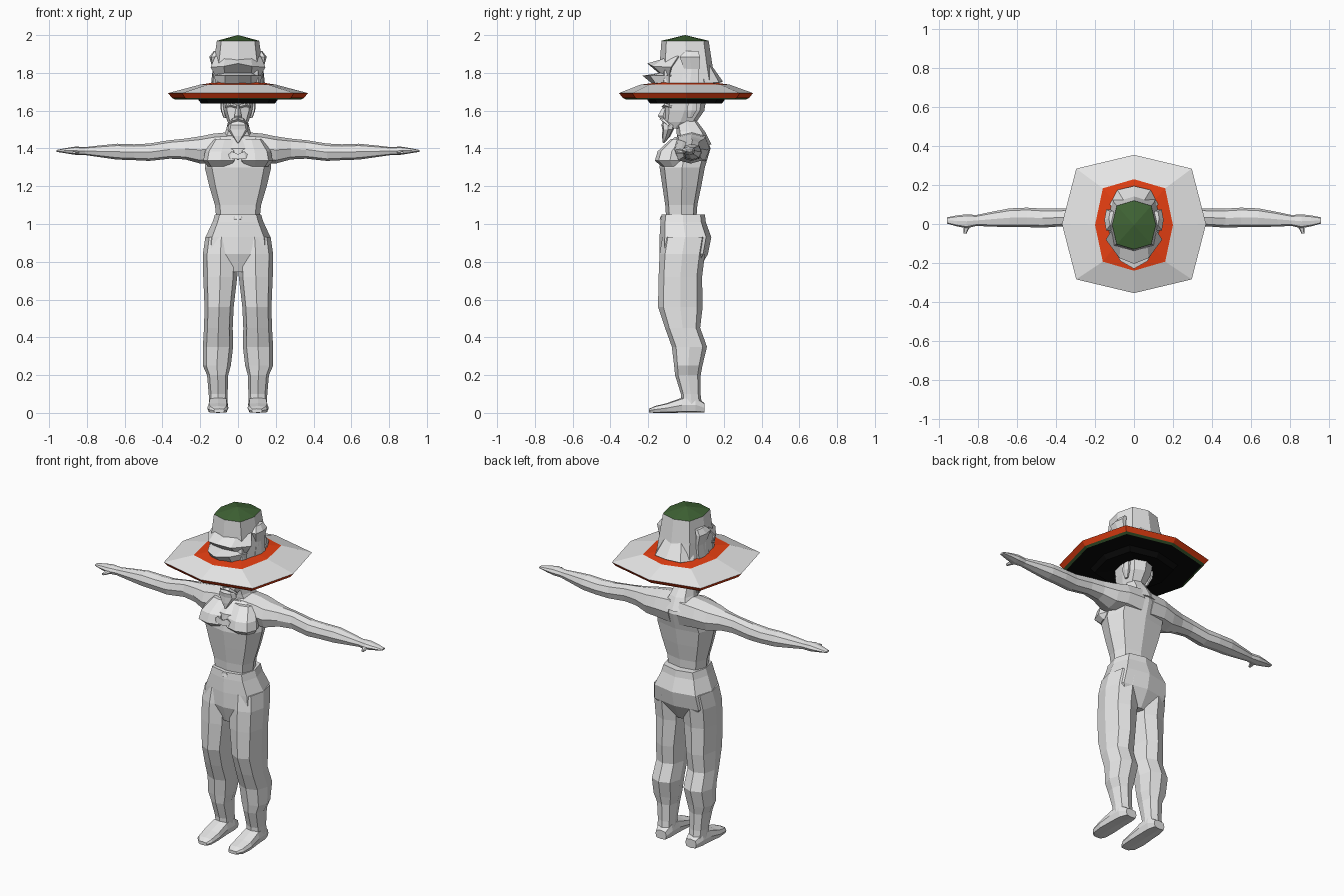
import bpy, bmesh, math


def material(name, r, g, b):
    m = bpy.data.materials.new(name)
    m.diffuse_color = (r, g, b, 1)
    return m


GREY = material("light grey", 0.8, 0.8, 0.8)
ORANGE = material("orange red", 0.8, 0.05, 0.006)
GREEN = material("dark green", 0.05, 0.125, 0.035)
BLACK = material("black", 0.003, 0.003, 0.003)
MATS = [GREY, ORANGE, GREEN, BLACK]


def finish(name, bm):
    bmesh.ops.recalc_face_normals(bm, faces=bm.faces)
    me = bpy.data.meshes.new(name)
    bm.to_mesh(me)
    bm.free()
    for m in MATS:
        me.materials.append(m)
    ob = bpy.data.objects.new(name, me)
    bpy.context.collection.objects.link(ob)
    return ob


def loft(name, rings, axis="z", n=8, p=0.8, bands=None, caps=(True, True), phase=0.0, flip=1):
    """Rings are (position on axis, centre u, centre v, radius u, radius v)."""
    bm = bmesh.new()
    loops = []
    for t, cu, cv, ru, rv in rings:
        loop = []
        for i in range(n):
            a = 2 * math.pi * (i + phase) / n
            c, s = math.cos(a), math.sin(a)
            u = cu + ru * math.copysign(abs(c) ** p if abs(c) > 1e-6 else 0, c)
            v = cv + rv * math.copysign(abs(s) ** p if abs(s) > 1e-6 else 0, s)
            x, y, z = {"z": (u, v, t), "x": (t, u, v), "y": (u, t, v)}[axis]
            loop.append(bm.verts.new((x * flip, y, z)))
        loops.append(loop)
    for k in range(len(loops) - 1):
        for i in range(n):
            j = (i + 1) % n
            f = bm.faces.new((loops[k][i], loops[k][j], loops[k + 1][j], loops[k + 1][i]))
            f.material_index = bands[k] if bands else 0
    for end, loop in ((0, loops[0]), (1, loops[-1])):
        if caps[end]:
            f = bm.faces.new(loop)
            f.material_index = bands[-end] if bands else 0
    return finish(name, bm)


def strip(name, rows, thick=0.008):
    """Folded sheet through rows of points, given a little thickness."""
    bm = bmesh.new()
    vs = [[bm.verts.new(q) for q in row] for row in rows]
    for a, b in zip(vs, vs[1:]):
        for i in range(len(a) - 1):
            bm.faces.new((a[i], a[i + 1], b[i + 1], b[i]))
    ob = finish(name, bm)
    ob.modifiers.new("thickness", "SOLIDIFY").thickness = thick
    return ob


def mirrored(half):
    """Complete a symmetric row from its x >= 0 half, starting at the centre."""
    return [(-x, y, z) for x, y, z in reversed(half[1:])] + half


# Hat brim: orange collar, grey top, orange rim, green edge, black underside
loft("hat_brim", [(1.75, 0, 0, 0.12, 0.14), (1.738, 0, -0.005, 0.2, 0.235),
                  (1.693, 0, 0, 0.37, 0.355), (1.668, 0, 0, 0.35, 0.335),
                  (1.66, 0, 0, 0.335, 0.32), (1.665, 0, 0, 0.215, 0.21),
                  (1.637, 0, 0, 0.195, 0.19), (1.655, 0, 0, 0.08, 0.1)],
     p=0.64, bands=[1, 0, 1, 2, 3, 3, 3], caps=(False, True))

# Hat crown with a low green top
loft("hat_crown", [(1.735, 0, 0.005, 0.14, 0.155), (1.84, 0, 0.0, 0.13, 0.14),
                   (1.97, 0, -0.005, 0.112, 0.125), (2.0, 0, -0.005, 0.001, 0.001)],
     p=0.68, bands=[0, 0, 2])

# Folded ornament at the front of the hat
strip("hat_front_lower_fold", [
    mirrored([(0, -0.17, 1.735), (0.07, -0.155, 1.735), (0.12, -0.09, 1.74)]),
    mirrored([(0, -0.23, 1.785), (0.07, -0.19, 1.785), (0.125, -0.09, 1.785)]),
    mirrored([(0, -0.14, 1.80), (0.07, -0.13, 1.80), (0.11, -0.07, 1.79)])])
strip("hat_front_upper_fold", [
    mirrored([(0, -0.14, 1.795), (0.07, -0.13, 1.795), (0.12, -0.09, 1.785)]),
    mirrored([(0, -0.205, 1.85), (0.075, -0.175, 1.835), (0.145, -0.08, 1.83)]),
    mirrored([(0, -0.135, 1.87), (0.07, -0.12, 1.875), (0.12, -0.04, 1.89)])])
# Flared panel at the back of the hat
strip("hat_back_flap", [
    mirrored([(0, 0.135, 1.84), (0.055, 0.125, 1.84), (0.1, 0.08, 1.82)]),
    mirrored([(0, 0.195, 1.755), (0.085, 0.175, 1.75), (0.125, 0.10, 1.745)])])

for side, s in (("left", 1), ("right", -1)):
    # Flaps at the sides of the crown
    loft(side + "_hat_flap", [(1.74, 0.125, 0.02, 0.018, 0.055), (1.82, 0.122, 0.03, 0.012, 0.045),
                              (1.885, 0.13, 0.02, 0.022, 0.06), (1.915, 0.115, 0.03, 0.014, 0.04)],
         n=6, flip=s)
    # Ears, cheeks, moustache and brows
    loft(side + "_ear", [(1.56, 0.07, 0.02, 0.006, 0.012), (1.60, 0.08, 0.03, 0.011, 0.028),
                         (1.645, 0.082, 0.035, 0.012, 0.026)], n=6, flip=s)
    loft(side + "_moustache", [(0.0, -0.128, 1.555, 0.012, 0.01), (0.03, -0.118, 1.548, 0.012, 0.011),
                               (0.055, -0.085, 1.52, 0.004, 0.004)], axis="x", n=4, flip=s)
    loft(side + "_brow", [(0.008, -0.118, 1.622, 0.012, 0.01), (0.04, -0.108, 1.63, 0.011, 0.009),
                          (0.066, -0.075, 1.62, 0.006, 0.006)], axis="x", n=4, flip=s)
    # Shoulder, arm and hand in one tapering run
    loft(side + "_arm", [(0.03, 0.03, 1.40, 0.10, 0.088), (0.13, 0.03, 1.40, 0.095, 0.078),
                         (0.2, 0.025, 1.392, 0.085, 0.072), (0.28, 0.03, 1.397, 0.058, 0.055),
                         (0.36, 0.034, 1.395, 0.045, 0.049), (0.47, 0.03, 1.38, 0.049, 0.046),
                         (0.55, 0.034, 1.38, 0.05, 0.042), (0.64, 0.032, 1.383, 0.048, 0.042),
                         (0.74, 0.024, 1.385, 0.037, 0.03), (0.81, 0.018, 1.386, 0.028, 0.021),
                         (0.86, 0.014, 1.388, 0.036, 0.022), (0.91, 0.016, 1.388, 0.028, 0.014),
                         (0.96, 0.018, 1.387, 0.016, 0.005)], axis="x", flip=s)
    loft(side + "_thumb", [(0.01, 0.845, 1.383, 0.02, 0.013), (-0.025, 0.862, 1.38, 0.014, 0.01),
                           (-0.05, 0.868, 1.378, 0.008, 0.006)], axis="y", n=6, flip=s)
    # Chest muscle overhanging the waist
    loft(side + "_pectoral", [(1.305, 0.09, -0.07, 0.07, 0.06), (1.335, 0.092, -0.085, 0.092, 0.08),
                              (1.385, 0.088, -0.075, 0.086, 0.075), (1.45, 0.07, -0.03, 0.06, 0.05)],
         flip=s)
    # Trouser leg
    loft(side + "_leg", [(0.93, 0.088, -0.005, 0.085, 0.12), (0.84, 0.0935, -0.02, 0.0925, 0.12),
                         (0.72, 0.094, -0.03, 0.09, 0.115), (0.56, 0.1, -0.03, 0.077, 0.118),
                         (0.45, 0.104, -0.018, 0.076, 0.093), (0.35, 0.106, 0.018, 0.08, 0.093),
                         (0.25, 0.112, 0.012, 0.074, 0.075), (0.2, 0.108, 0.01, 0.056, 0.068),
                         (0.1, 0.105, 0.025, 0.05, 0.052), (0.04, 0.105, 0.03, 0.048, 0.055)], flip=s)
    # Shoe, wedge-shaped from heel to toe
    loft(side + "_shoe", [(0.097, 0.1, 0.027, 0.036, 0.026), (0.05, 0.103, 0.043, 0.05, 0.042),
                          (-0.02, 0.105, 0.041, 0.052, 0.04), (-0.1, 0.107, 0.026, 0.056, 0.026),
                          (-0.165, 0.105, 0.018, 0.05, 0.018), (-0.195, 0.1, 0.012, 0.028, 0.01)],
         axis="y", p=0.5, flip=s)

# Head, nose and pointed beard
loft("head", [(1.505, 0, -0.06, 0.032, 0.05), (1.54, 0, -0.03, 0.055, 0.085),
              (1.60, 0, -0.008, 0.075, 0.105), (1.66, 0, -0.003, 0.083, 0.11),
              (1.73, 0, 0.0, 0.085, 0.11)], p=0.75)
loft("nose", [(1.558, 0, -0.115, 0.018, 0.022), (1.572, 0, -0.122, 0.019, 0.028),
              (1.63, 0, -0.105, 0.008, 0.012)], n=4)
loft("beard", [(1.43, 0, -0.118, 0.004, 0.005), (1.465, 0, -0.105, 0.03, 0.022),
               (1.5, 0, -0.095, 0.055, 0.03), (1.525, 0, -0.095, 0.05, 0.035),
               (1.545, 0, -0.09, 0.035, 0.03)], n=8)

# Neck and torso
loft("neck", [(1.42, 0, 0.045, 0.105, 0.09), (1.49, 0, 0.025, 0.066, 0.075),
              (1.55, 0, 0.0, 0.05, 0.055), (1.6, 0, 0.005, 0.05, 0.055)])
loft("torso", [(1.03, 0, -0.025, 0.115, 0.08), (1.1, 0, -0.025, 0.122, 0.085),
               (1.2, 0, -0.022, 0.152, 0.103), (1.3, 0, -0.02, 0.176, 0.12),
               (1.4, 0, 0.0, 0.16, 0.13), (1.46, 0, 0.025, 0.115, 0.085)], p=0.7)

# Trouser seat and waistband
loft("trouser_seat", [(1.05, 0, -0.015, 0.122, 0.115), (1.01, 0, -0.015, 0.135, 0.12),
                      (0.93, 0, -0.003, 0.172, 0.137), (0.84, 0, -0.012, 0.184, 0.128),
                      (0.745, 0, -0.025, 0.11, 0.085)], p=0.65)

# Small knots on the chest and waistband
for name, y, z, w in (("chest_knot", -0.15, 1.355, 0.065), ("waist_knot", -0.132, 1.03, 0.03)):
    h = w * 0.45
    strip(name, [mirrored([(0, y, z + h * 0.5), (w * 0.5, y, z + h), (w, y + 0.01, z)]),
                 mirrored([(0, y - 0.008, z - h * 0.4), (w * 0.6, y, z - h * 0.3),
                           (w, y + 0.01, z - h)])])
